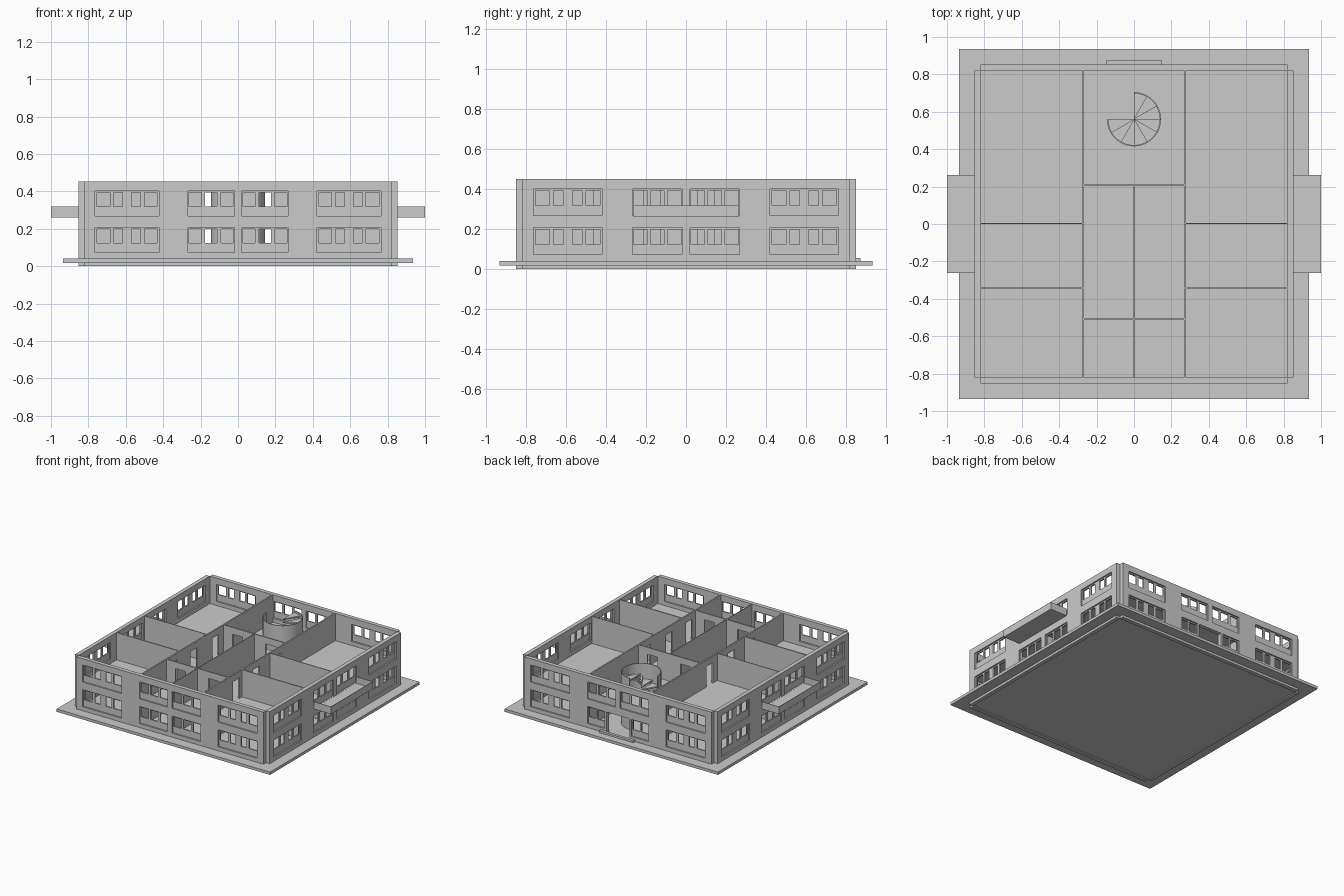
import bpy, bmesh, math
from mathutils import Vector

if "Cube" in bpy.data.objects:
    bpy.data.objects.remove(bpy.data.objects["Cube"])

grey = bpy.data.materials.new("plaster_grey")
grey.use_nodes = True
COLOUR = (0.6, 0.6, 0.6, 1)
grey.diffuse_color = COLOUR
grey.node_tree.nodes["Principled BSDF"].inputs["Base Color"].default_value = COLOUR


def finish(name, bm):
    bmesh.ops.recalc_face_normals(bm, faces=bm.faces)
    mesh = bpy.data.meshes.new(name)
    bm.to_mesh(mesh)
    bm.free()
    mesh.materials.append(grey)
    ob = bpy.data.objects.new(name, mesh)
    bpy.context.collection.objects.link(ob)
    return ob


def box(name, x0, x1, y0, y1, z0, z1):
    bm = bmesh.new()
    bmesh.ops.create_cube(bm, size=1)
    for v in bm.verts:
        v.co = Vector((x0 if v.co.x < 0 else x1,
                       y0 if v.co.y < 0 else y1,
                       z0 if v.co.z < 0 else z1))
    return finish(name, bm)


def wall(name, axis, mid, thick, u0, u1, z0, z1, holes=()):
    """Upright wall running along an axis, with rectangular holes (u0, u1, z0, z1)."""
    us = sorted({u0, u1, *[u for h in holes for u in h[:2]]})
    zs = sorted({z0, z1, *[z for h in holes for z in h[2:]]})

    def place(u, d, z):
        return Vector((u, d, z)) if axis == "x" else Vector((d, u, z))

    bm = bmesh.new()
    grid = {(u, z): bm.verts.new(place(u, mid - thick / 2, z)) for u in us for z in zs}
    for a, b in zip(us, us[1:]):
        for c, d in zip(zs, zs[1:]):
            um, zm = (a + b) / 2, (c + d) / 2
            if not any(h[0] < um < h[1] and h[2] < zm < h[3] for h in holes):
                bm.faces.new([grid[p] for p in ((a, c), (b, c), (b, d), (a, d))])
    bmesh.ops.delete(bm, geom=[v for v in bm.verts if not v.link_faces], context="VERTS")
    out = bmesh.ops.extrude_face_region(bm, geom=bm.faces[:])
    moved = [g for g in out["geom"] if isinstance(g, bmesh.types.BMVert)]
    bmesh.ops.translate(bm, verts=moved, vec=place(0, thick, 0))
    return finish(name, bm)


IN, OUT, TOP = 0.82, 0.852, 0.452
FLOORS = (0.04, 0.235)
STOREY = FLOORS[1] - FLOORS[0]

# Ground plate, floors and entrance step
box("ground_plate", -0.935, 0.935, -0.935, 0.935, 0.018, 0.04)
box("foundation_slab", -IN, IN, -IN, IN, 0.008, 0.03)
box("upper_floor", -IN, IN, -IN, IN, 0.222, FLOORS[1])
box("entrance_step", -0.15, 0.15, OUT, 0.875, 0.04, 0.055)

# Window types: half width and pane spans relative to the centre
WIDE = (0.171, [(-0.161, -0.092), (-0.072, -0.024), (0.024, 0.072), (0.092, 0.161)])
NARROW = (0.124, [(-0.118, -0.052), (-0.033, 0.033), (0.052, 0.118)])
SHORT = (0.075, [(-0.068, -0.007), (0.007, 0.068)])


def facade(name, axis, side, entrance=False):
    """Outer wall with recessed window panels on both storeys."""
    holes, panels = [], []
    for level in (0, 1):
        base = FLOORS[level]
        inner = (0.192, SHORT) if entrance and level == 0 else (0.144, NARROW)
        for sign in (-1, 1):
            for centre, (half, panes) in ((0.593, WIDE), inner):
                c = sign * centre
                hole = (c - half, c + half, base + 0.032, base + 0.167)
                holes.append(hole)
                cuts = [(c + a, c + b, base + 0.084, base + 0.158) for a, b in panes]
                panels.append((hole, cuts))
    if entrance:
        holes.append((-0.1, 0.1, FLOORS[0], FLOORS[0] + 0.167))
    mid = side * (IN + OUT) / 2
    wall(name + "_wall", axis, mid, OUT - IN, -IN, IN, 0, TOP, holes)
    for i, (hole, cuts) in enumerate(panels):
        wall(f"{name}_window_{i + 1}", axis, mid, 0.01, *hole, cuts)


facade("front", "x", -1)
facade("back", "x", 1, entrance=True)
facade("right", "y", -1)
facade("left", "y", 1)


def doors(*spans):
    """Doorways repeated on both storeys."""
    return [(a, b, f, f + 0.162) for a, b in spans for f in FLOORS]


# Partition walls
LOW, HIGH, HALL = FLOORS[0], TOP - 0.002, 0.273
for side, label in ((-1, "right"), (1, "left")):
    wall(label + "_corridor_wall", "y", side * HALL, 0.011, -IN, IN, LOW, HIGH,
         doors((-0.46, -0.38), (-0.21, -0.13), (0.06, 0.14)))
    ends = sorted((side * (HALL + 0.005), side * IN))
    wall(label + "_middle_partition", "x", 0.003, 0.006, *ends, LOW, HIGH)
    wall(label + "_front_partition", "x", -0.342, 0.01, *ends, LOW, HIGH)
across = doors((-0.19, -0.1), (0.1, 0.19))
wall("hall_partition", "x", 0.207, 0.01, -HALL, HALL, LOW, HIGH, across)
wall("front_room_partition", "x", -0.507, 0.01, -HALL, HALL, LOW, HIGH, across)
wall("centre_partition", "y", 0, 0.006, -IN, 0.205, LOW, HIGH)

# Balconies with thin parapets
for side, label in ((-1, "right"), (1, "left")):
    near, far = side * OUT, side * 1.0
    rim = side * 0.996
    box(label + "_balcony_floor", *sorted((near, far)), -0.263, 0.263, 0.26, 0.266)
    box(label + "_balcony_front", *sorted((rim, far)), -0.263, 0.263, 0.26, 0.318)
    for s in (-1, 1):
        box(f"{label}_balcony_end", *sorted((near, far)),
            *sorted((s * 0.259, s * 0.263)), 0.26, 0.318)

# Spiral stair: wedge treads inside a three-quarter shell
CX, CY, STEPS = 0, 0.56, 9
TURN = math.radians(270)


def arc(r, angle, z):
    return Vector((CX + r * math.cos(angle), CY + r * math.sin(angle), z))


def prism(bm, points, height):
    face = bm.faces.new([bm.verts.new(p) for p in points])
    out = bmesh.ops.extrude_face_region(bm, geom=[face])
    bmesh.ops.translate(bm, vec=(0, 0, height),
                        verts=[g for g in out["geom"] if isinstance(g, bmesh.types.BMVert)])


for level, base in enumerate(FLOORS):
    bm = bmesh.new()
    for i in range(STEPS):
        start = math.pi + TURN * i / STEPS
        z = base + STOREY * (i + 1) / STEPS - 0.01
        rim = [arc(0.138, start + TURN / STEPS * k / 3, z) for k in range(4)]
        prism(bm, [Vector((CX, CY, z))] + rim, 0.01)
    finish(f"stair_treads_{level + 1}", bm)

bm = bmesh.new()
angles = [math.pi + TURN * k / 27 for k in range(28)]
outline = [arc(0.145, a, LOW) for a in angles] + [arc(0.138, a, LOW) for a in reversed(angles)]
prism(bm, outline, TOP - 0.007 - LOW)
shell = finish("stair_shell", bm)
bpy.context.view_layer.objects.active = shell
shell.select_set(True)
bpy.ops.object.shade_smooth_by_angle()
